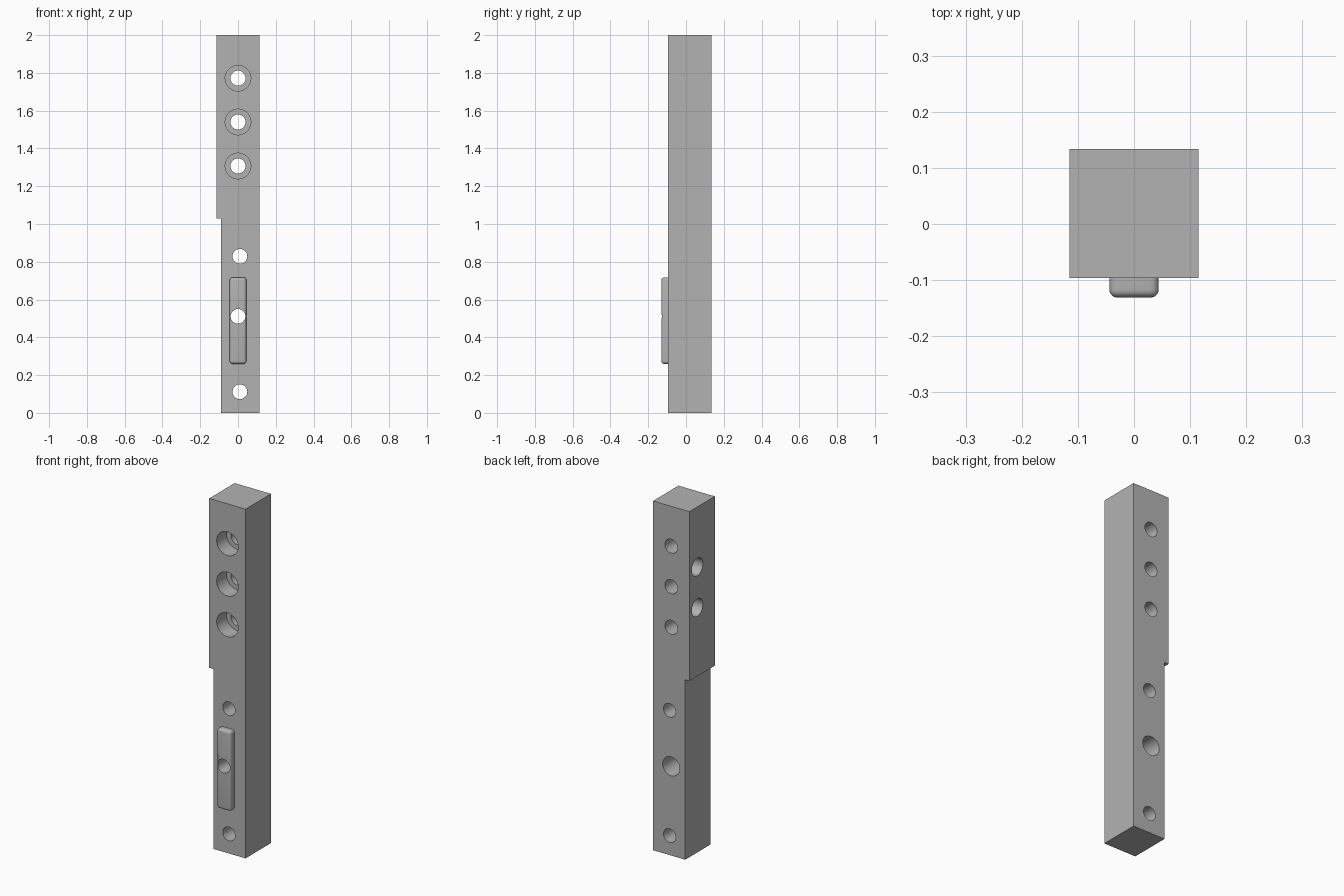
import bpy
import bmesh
import math
from mathutils import Matrix

cube = bpy.data.objects.get("Cube")
if cube:
    bpy.data.objects.remove(cube, do_unlink=True)

# One plain grey metal
grey = bpy.data.materials.new("grey_metal")
grey.use_nodes = True
colour = (0.45, 0.45, 0.45, 1)
grey.diffuse_color = colour
grey.node_tree.nodes["Principled BSDF"].inputs["Base Color"].default_value = colour

HALF, FRONT, BACK, TOP = 0.115, -0.096, 0.134, 2.0
STEP_X, STEP_Z = -0.089, 1.03
KEY_FRONT, KEY_Z = -0.131, (0.26, 0.717)
BOLT_Z = (1.307, 1.54, 1.772)


def add_object(name, bm):
    bmesh.ops.recalc_face_normals(bm, faces=bm.faces)
    mesh = bpy.data.meshes.new(name)
    bm.to_mesh(mesh)
    bm.free()
    mesh.materials.append(grey)
    obj = bpy.data.objects.new(name, mesh)
    bpy.context.collection.objects.link(obj)
    return obj


def extrude_profile(points, y0, y1):
    """Solid from an (x, z) outline swept along y."""
    bm = bmesh.new()
    face = bm.faces.new([bm.verts.new((x, y0, z)) for x, z in points])
    swept = bmesh.ops.extrude_face_region(bm, geom=[face])["geom"]
    verts = [v for v in swept if isinstance(v, bmesh.types.BMVert)]
    bmesh.ops.translate(bm, verts=verts, vec=(0, y1 - y0, 0))
    return bm


def drill(obj, axis, centre, radius, start, end):
    """Cut a round hole along x or y, from start to end on that axis."""
    a, z = centre
    mid = (start + end) / 2
    if axis == "Y":
        place = Matrix.Translation((a, mid, z)) @ Matrix.Rotation(math.pi / 2, 4, "X")
    else:
        place = Matrix.Translation((mid, a, z)) @ Matrix.Rotation(math.pi / 2, 4, "Y")
    bm = bmesh.new()
    bmesh.ops.create_cone(bm, cap_ends=True, segments=48, radius1=radius,
                          radius2=radius, depth=abs(end - start), matrix=place)
    cutter = add_object("hole_cutter", bm)
    cutter.hide_render = True
    mod = obj.modifiers.new("hole", "BOOLEAN")
    mod.operation = "DIFFERENCE"
    mod.solver = "EXACT"
    mod.object = cutter
    bpy.context.view_layer.objects.active = obj
    bpy.ops.object.modifier_apply(modifier=mod.name)
    bpy.data.objects.remove(cutter, do_unlink=True)


def smooth(obj):
    bpy.ops.object.select_all(action="DESELECT")
    obj.select_set(True)
    bpy.context.view_layer.objects.active = obj
    bpy.ops.object.shade_smooth_by_angle(angle=math.radians(30))


# Square bar, relieved on one side of its lower half
outline = [(STEP_X, 0), (HALF, 0), (HALF, TOP), (-HALF, TOP),
           (-HALF, STEP_Z), (STEP_X, STEP_Z)]
bar = add_object("bar", extrude_profile(outline, FRONT, BACK))

# Counterbored bolt holes through the upper half
for z in BOLT_Z:
    drill(bar, "Y", (0, z), 0.04, -0.3, 0.3)
    drill(bar, "Y", (0, z), 0.068, -0.3, FRONT + 0.09)

# Blind side holes midway between the bolts
for low, high in zip(BOLT_Z, BOLT_Z[1:]):
    drill(bar, "X", (0.062, (low + high) / 2), 0.05, -0.3, 0.06)

# Plain holes through the lower half
for z in (0.112, 0.829):
    drill(bar, "Y", (0.01, z), 0.039, -0.3, 0.3)

# Key screw hole, wider from the back
KEY_HOLE = (0, 0.511)
drill(bar, "Y", KEY_HOLE, 0.039, -0.3, 0.3)
drill(bar, "Y", KEY_HOLE, 0.054, BACK - 0.17, 0.3)
smooth(bar)

# Rounded key standing out of the front
x = 0.044
z0, z1 = KEY_Z
bm = extrude_profile([(-x, z0), (x, z0), (x, z1), (-x, z1)], KEY_FRONT, FRONT)
rounded = [e for e in bm.edges if any(v.co.y < FRONT - 0.01 for v in e.verts)]
bmesh.ops.bevel(bm, geom=rounded, offset=0.014, segments=5, profile=0.5,
                affect="EDGES", clamp_overlap=True)
key = add_object("key", bm)
drill(key, "Y", KEY_HOLE, 0.039, -0.3, 0.3)
smooth(key)
